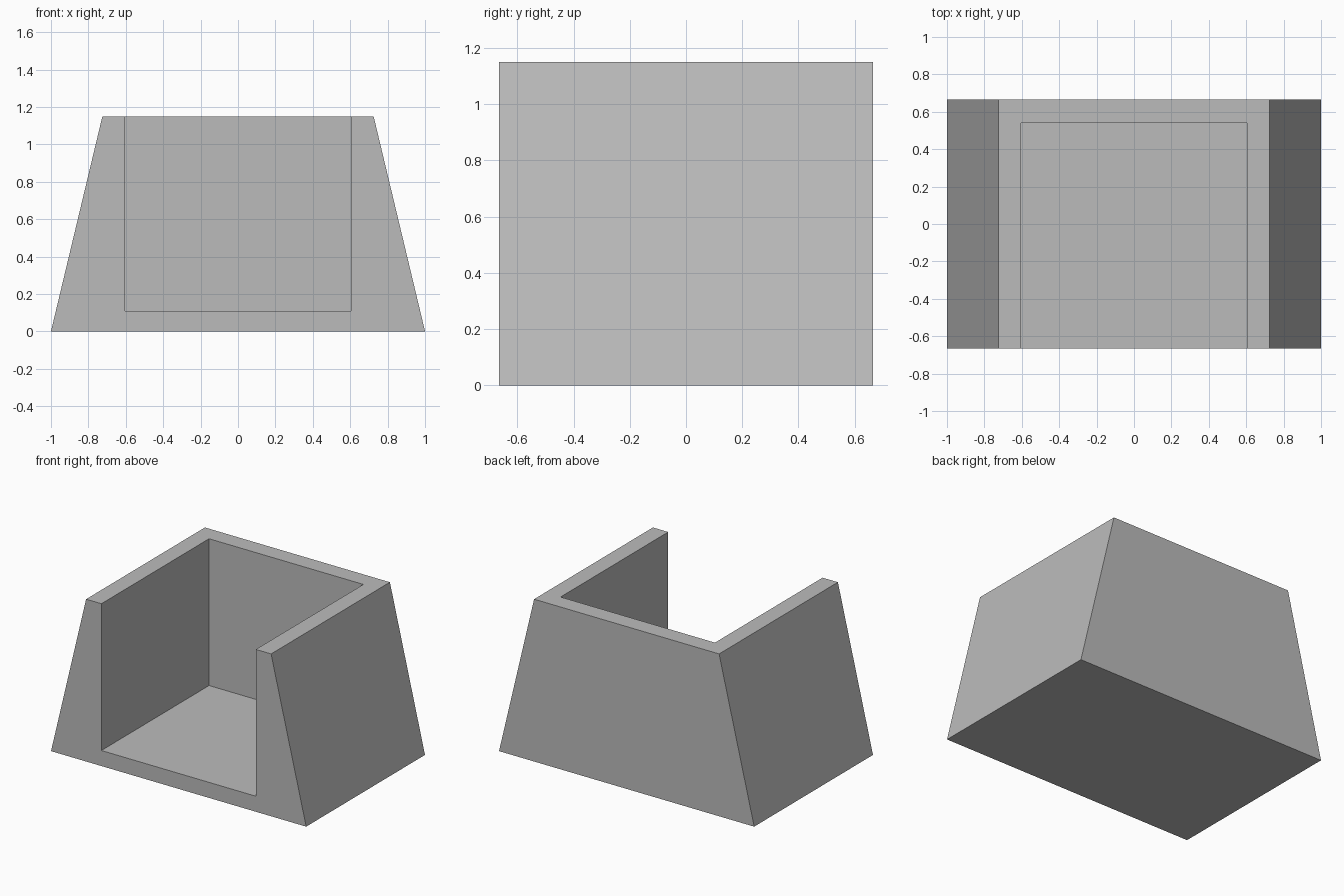
import bpy
import bmesh

if "Cube" in bpy.data.objects:
    bpy.data.objects.remove(bpy.data.objects["Cube"], do_unlink=True)

HALF_DEPTH, HEIGHT = 0.665, 1.15
BASE_X, TOP_X = 1.0, 0.725
CAVITY_X, FLOOR, BACK = 0.605, 0.11, 0.54


def extrude_profile(name, profile, y0, y1):
    """Extrude an (x, z) outline along y into a closed solid."""
    bm = bmesh.new()
    face = bm.faces.new([bm.verts.new((x, y0, z)) for x, z in profile])
    moved = bmesh.ops.extrude_face_region(bm, geom=[face], use_keep_orig=True)
    verts = [v for v in moved["geom"] if isinstance(v, bmesh.types.BMVert)]
    bmesh.ops.translate(bm, verts=verts, vec=(0, y1 - y0, 0))
    bmesh.ops.recalc_face_normals(bm, faces=bm.faces)
    mesh = bpy.data.meshes.new(name)
    bm.to_mesh(mesh)
    bm.free()
    obj = bpy.data.objects.new(name, mesh)
    bpy.context.scene.collection.objects.link(obj)
    return obj


grey = bpy.data.materials.new("plain grey")
grey.use_nodes = True
grey.diffuse_color = (0.5, 0.5, 0.5, 1)
grey.node_tree.nodes["Principled BSDF"].inputs["Base Color"].default_value = grey.diffuse_color

# Tapered block with vertical front and back
block = extrude_profile("tapered_open_box", [
    (-BASE_X, 0), (BASE_X, 0), (TOP_X, HEIGHT), (-TOP_X, HEIGHT)],
    -HALF_DEPTH, HALF_DEPTH)
block.data.materials.append(grey)

# Rectangular cavity open at the front and top
cutter = extrude_profile("cavity_cutter", [
    (-CAVITY_X, FLOOR), (CAVITY_X, FLOOR), (CAVITY_X, HEIGHT + 1), (-CAVITY_X, HEIGHT + 1)],
    -HALF_DEPTH - 1, BACK)
cutter.data.materials.append(grey)
cutter.hide_render = True

cut = block.modifiers.new("cavity", 'BOOLEAN')
cut.operation = 'DIFFERENCE'
cut.solver = 'EXACT'
cut.object = cutter

# Bake the cut and discard the helper
bpy.context.view_layer.update()
depsgraph = bpy.context.evaluated_depsgraph_get()
carved = bpy.data.meshes.new_from_object(block.evaluated_get(depsgraph))
block.modifiers.clear()
block.data = carved
bpy.data.objects.remove(cutter, do_unlink=True)
